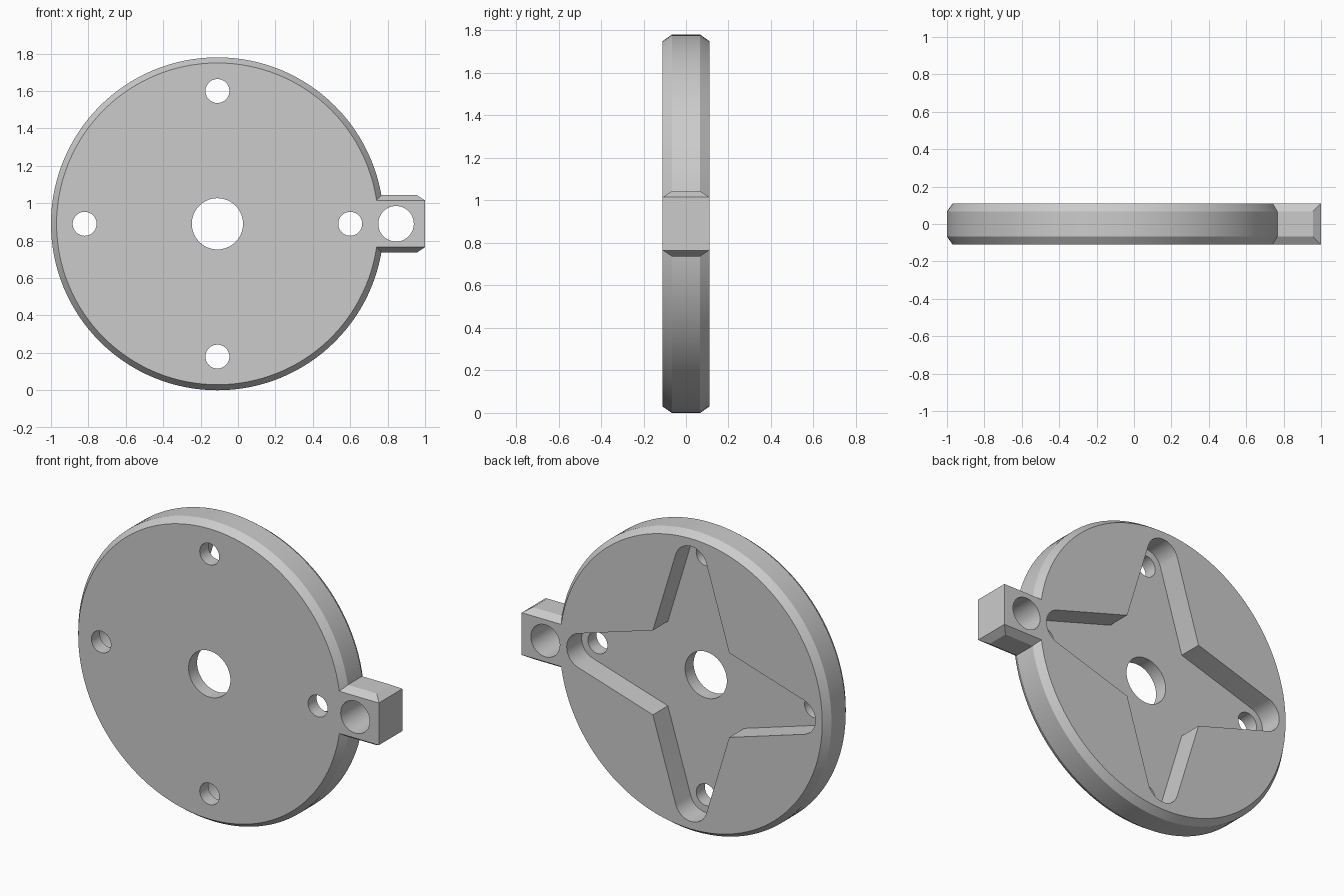
import bpy, bmesh
from math import cos, sin, pi, radians, asin, atan2, hypot

if "Cube" in bpy.data.objects:
    bpy.data.objects.remove(bpy.data.objects["Cube"])

CX, CZ = -0.11, 0.89          # disc centre
R, HALF = 0.89, 0.11          # disc radius, half thickness
RIM, BEVEL = 0.03, 0.043      # chamfer: inward and along the thickness
BOLT = 0.71                   # bolt circle radius
FLOOR = -0.03                 # pocket floor depth


def loft(name, rings):
    """Closed solid through a stack of matching 3D outlines."""
    bm = bmesh.new()
    loops = [[bm.verts.new(p) for p in ring] for ring in rings]
    n = len(loops[0])
    for a, b in zip(loops, loops[1:]):
        for i in range(n):
            j = (i + 1) % n
            bm.faces.new((a[i], a[j], b[j], b[i]))
    bm.faces.new(loops[0])
    bm.faces.new(loops[-1])
    bmesh.ops.recalc_face_normals(bm, faces=bm.faces)
    mesh = bpy.data.meshes.new(name)
    bm.to_mesh(mesh)
    bm.free()
    obj = bpy.data.objects.new(name, mesh)
    bpy.context.collection.objects.link(obj)
    return obj


def circle(x, z, r, y, n):
    return [(x + r * cos(2 * pi * i / n), y, z + r * sin(2 * pi * i / n)) for i in range(n)]


def star(y, corner=0.25, tip=0.105):
    """Four-armed outline with rounded tips tangent to the arm sides."""
    dx = BOLT - corner
    slope = atan2(corner, dx) - asin(tip / hypot(dx, corner))
    half = pi / 2 - slope
    steps = 16
    arm = [(BOLT + tip * cos(t), tip * sin(t))
           for t in (-half + 2 * half * i / steps for i in range(steps + 1))]
    arm.append((corner, corner))
    pts = []
    for k in range(4):
        c, s = round(cos(k * pi / 2)), round(sin(k * pi / 2))
        pts += [(CX + c * u - s * v, y, CZ + s * u + c * v) for u, v in arm]
    return pts


def combine(target, tool, operation):
    mod = target.modifiers.new(operation, "BOOLEAN")
    mod.operation, mod.solver, mod.object = operation, "EXACT", tool
    bpy.context.view_layer.objects.active = target
    bpy.ops.object.modifier_apply(modifier=mod.name)
    bpy.data.objects.remove(tool)


# Chamfered disc
disc = loft("disc_plate", [circle(CX, CZ, r, y, 128) for r, y in (
    (R - RIM, -HALF), (R, BEVEL - HALF), (R, HALF - BEVEL), (R - RIM, HALF))])


# Side tab, chamfered above and below
def tab_ring(z, inset):
    x, y = 1 - inset, HALF - inset
    return [(0.6, -y, z), (x, -y, z), (x, y, z), (0.6, y, z)]


tab = loft("side_tab", [tab_ring(CZ + h, inset) for h, inset in (
    (-0.153, BEVEL), (-0.125, 0), (0.125, 0), (0.153, BEVEL))])
combine(disc, tab, "UNION")

# Star pocket in the back
combine(disc, loft("pocket_cutter", [star(FLOOR), star(HALF + 0.1)]), "DIFFERENCE")

# Centre hole, tab hole and four bolt holes
holes = [(CX, CZ, 0.137, 64), (0.845, CZ, 0.095, 48)]
for k in range(4):
    a = k * pi / 2
    holes.append((CX + BOLT * cos(a), CZ + BOLT * sin(a), 0.064, 40))
for x, z, r, n in holes:
    cutter = loft("hole_cutter", [circle(x, z, r, y, n) for y in (-0.3, 0.3)])
    combine(disc, cutter, "DIFFERENCE")

# Grey finish
grey = bpy.data.materials.new("light_grey")
grey.use_nodes = True
colour = (0.6, 0.6, 0.6, 1)
grey.diffuse_color = colour
grey.node_tree.nodes["Principled BSDF"].inputs["Base Color"].default_value = colour
disc.data.materials.clear()
disc.data.materials.append(grey)
for face in disc.data.polygons:
    face.material_index = 0

# Smooth round walls, sharp edges
bpy.ops.object.select_all(action="DESELECT")
disc.select_set(True)
bpy.context.view_layer.objects.active = disc
bpy.ops.object.shade_smooth_by_angle(angle=radians(25))
